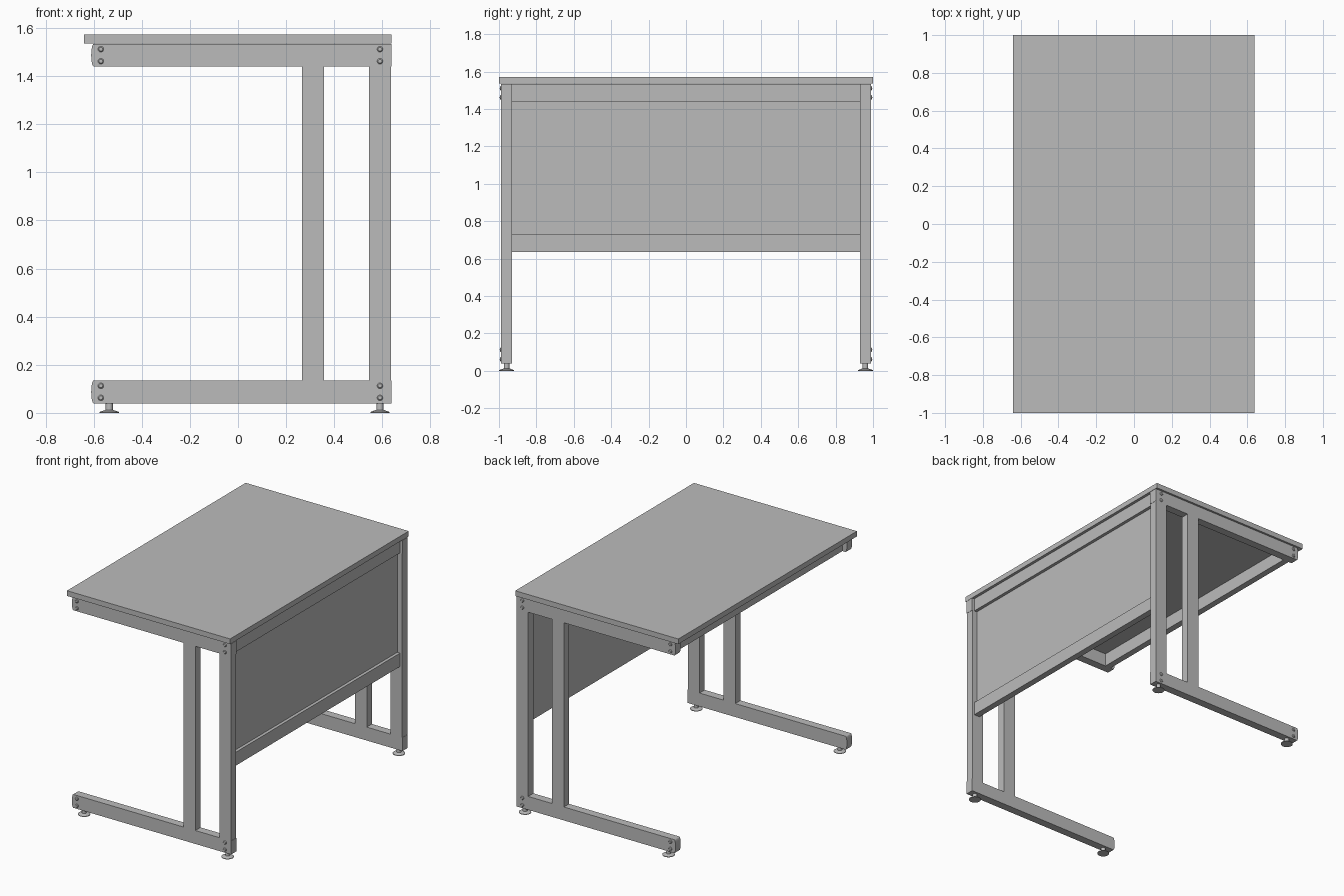
import bpy, bmesh, math

cube = bpy.data.objects.get("Cube")
if cube:
    bpy.data.objects.remove(cube, do_unlink=True)

grey = bpy.data.materials.new("plain grey")
grey.use_nodes = True
grey.diffuse_color = (0.5, 0.5, 0.5, 1)
grey.node_tree.nodes["Principled BSDF"].inputs["Base Color"].default_value = (0.5, 0.5, 0.5, 1)


def finish(name, bm):
    bmesh.ops.recalc_face_normals(bm, faces=bm.faces)
    mesh = bpy.data.meshes.new(name)
    bm.to_mesh(mesh)
    bm.free()
    mesh.materials.append(grey)
    obj = bpy.data.objects.new(name, mesh)
    bpy.context.collection.objects.link(obj)
    return obj


def box(name, x, y, z):
    """Box spanning the (low, high) pairs on each axis."""
    bm = bmesh.new()
    bmesh.ops.create_cube(bm, size=1)
    for v in bm.verts:
        v.co = [lo + (hi - lo) * (c + 0.5) for c, (lo, hi) in zip(v.co, (x, y, z))]
    return finish(name, bm)


def extrude_y(name, profile, y0, y1):
    """Extrude an (x, z) outline along y."""
    bm = bmesh.new()
    face = bm.faces.new([bm.verts.new((x, y0, z)) for x, z in profile])
    new = bmesh.ops.extrude_face_region(bm, geom=[face])["geom"]
    bmesh.ops.translate(bm, vec=(0, y1 - y0, 0),
                        verts=[g for g in new if isinstance(g, bmesh.types.BMVert)])
    return finish(name, bm)


def lathe(name, profile, location, rotation=(0, 0, 0), steps=24):
    """Spin a (radius, height) profile about its own z axis."""
    bm = bmesh.new()
    verts = [bm.verts.new((r, 0, h)) for r, h in profile]
    edges = [bm.edges.new(pair) for pair in zip(verts, verts[1:])]
    bmesh.ops.spin(bm, geom=verts + edges, cent=(0, 0, 0), axis=(0, 0, 1),
                   angle=math.tau, steps=steps)
    bmesh.ops.remove_doubles(bm, verts=bm.verts, dist=0.0001)
    obj = finish(name, bm)
    obj.location, obj.rotation_euler = location, rotation
    bpy.ops.object.select_all(action="DESELECT")
    obj.select_set(True)
    bpy.context.view_layer.objects.active = obj
    bpy.ops.object.shade_smooth_by_angle()
    return obj


LOW, HIGH = (0.04, 0.135), (1.44, 1.533)
FOOT = [(0, 0), (0.04, 0), (0.04, 0.004), (0.017, 0.012), (0.015, 0.012), (0.015, 0.045), (0, 0.045)]
BOLT = [(0.012, -0.002), (0.012, 0.003), (0.008, 0.007), (0, 0.008)]

# Work surface
box("table_top", (-0.64, 0.638), (-1, 1), (1.535, 1.572))

# Two C-shaped end frames
for side, s in (("front", -1), ("back", 1)):
    y = sorted((s * 0.93, s * 0.988))
    box(side + "_outer_post", (0.545, 0.636), y, (LOW[1], HIGH[0]))
    box(side + "_inner_post", (0.265, 0.358), y, (LOW[1], HIGH[0]))

    for level, z in (("lower", LOW), ("upper", HIGH)):
        box(f"{side}_{level}_beam", (-0.595, 0.638), y, z)

        # Bulged cap on the free end of the beam
        mid, half = sum(z) / 2, (z[1] - z[0]) / 2
        arc = [(-0.6 - 0.01 * math.cos(t * math.pi / 12), mid + half * math.sin(t * math.pi / 12))
               for t in range(-6, 7)]
        extrude_y(f"{side}_{level}_end_cap", [(-0.595, z[0])] + arc + [(-0.595, z[1])], *y)

        # Paired bolts at both ends of the beam
        for x in (-0.57, 0.59):
            for dz in (-0.025, 0.025):
                lathe(f"{side}_{level}_bolt", BOLT, (x, s * 0.988, mid + dz),
                      (-s * math.pi / 2, 0, 0), 16)

    # Levelling feet
    for x in (-0.535, 0.59):
        lathe(side + "_foot", FOOT, (x, s * 0.959, 0))

# Modesty panel with its edge rails, and the rail under the open edge
span = (-0.93, 0.93)
box("modesty_panel", (0.575, 0.598), span, (0.73, 1.44))
box("panel_lower_rail", (0.575, 0.62), span, (0.635, 0.73))
box("panel_upper_rail", (0.575, 0.62), span, HIGH)
box("open_edge_rail", (-0.575, -0.53), span, HIGH)
